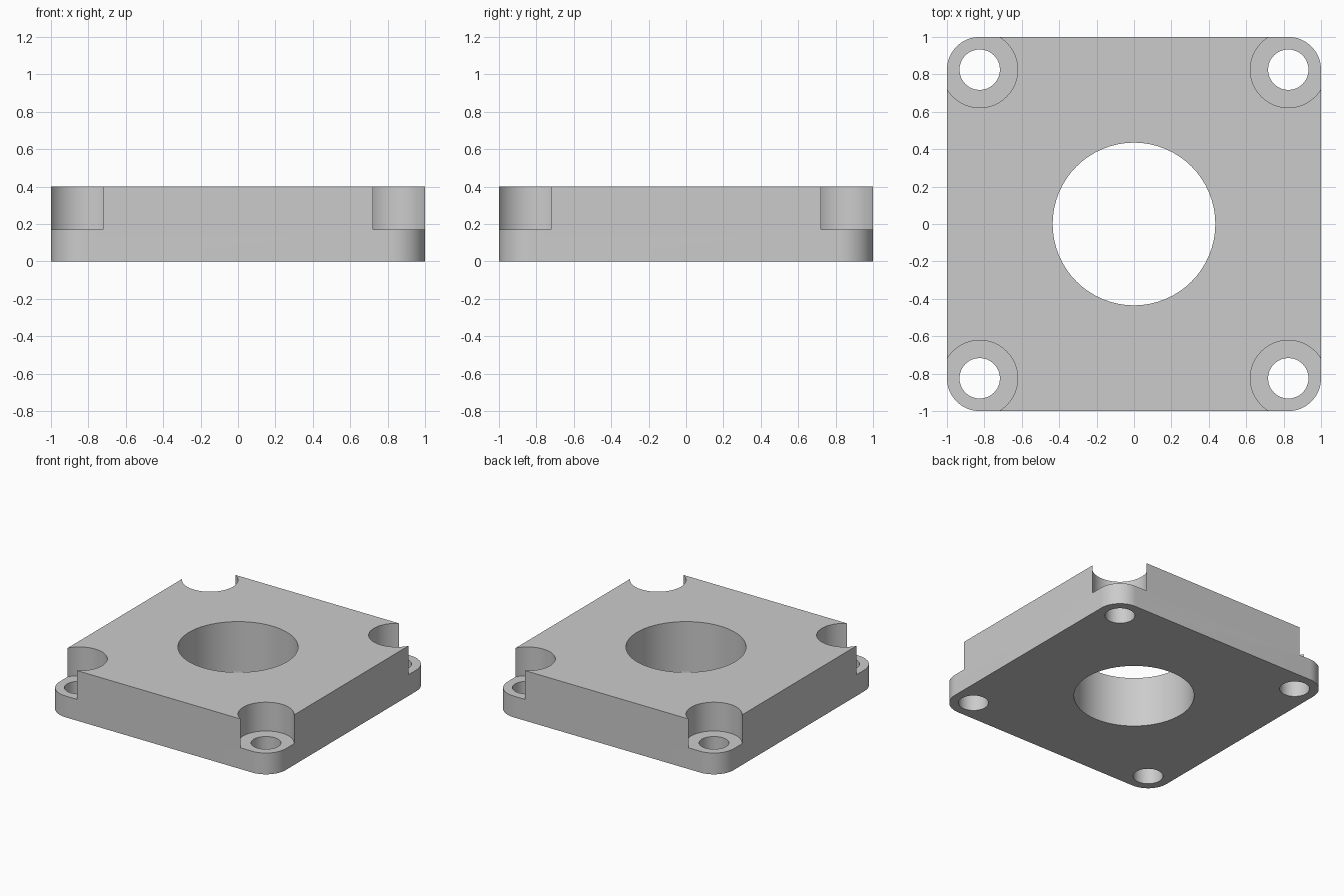
import bpy, bmesh
from math import cos, sin, pi

if "Cube" in bpy.data.objects:
    bpy.data.objects.remove(bpy.data.objects["Cube"])

HEIGHT = 0.40      # plate thickness
BOLT = 0.825       # bolt hole offset from the centre
CORNER_R = 0.175   # plate corner radius, concentric with the bolt holes
SEAT_Z = 0.17      # floor of the corner counterbores
SEG = 64


def arc(cx, cy, r, a0, a1, n):
    return [(cx + r * cos(a0 + (a1 - a0) * i / n), cy + r * sin(a0 + (a1 - a0) * i / n))
            for i in range(n + 1)]


def prism(name, outline, z0, z1):
    """Extrude a closed outline from z0 to z1."""
    bm = bmesh.new()
    face = bm.faces.new([bm.verts.new((x, y, z0)) for x, y in outline])
    top = bmesh.ops.extrude_face_region(bm, geom=[face])["geom"]
    bmesh.ops.translate(bm, vec=(0, 0, z1 - z0),
                        verts=[v for v in top if isinstance(v, bmesh.types.BMVert)])
    bmesh.ops.recalc_face_normals(bm, faces=bm.faces)
    mesh = bpy.data.meshes.new(name)
    bm.to_mesh(mesh)
    bm.free()
    ob = bpy.data.objects.new(name, mesh)
    bpy.context.collection.objects.link(ob)
    return ob


def cut(target, x, y, r, z0, z1):
    """Subtract a vertical cylinder from the target."""
    cutter = prism("cutter", arc(x, y, r, 0, 2 * pi, SEG)[:-1], z0, z1)
    cutter.hide_render = True
    mod = target.modifiers.new("cut", "BOOLEAN")
    mod.operation, mod.solver, mod.object = "DIFFERENCE", "EXACT", cutter
    bpy.context.view_layer.objects.active = target
    bpy.ops.object.modifier_apply(modifier=mod.name)
    bpy.data.objects.remove(cutter)


# Plate with rounded corners
outline = []
for i, (sx, sy) in enumerate([(1, 1), (-1, 1), (-1, -1), (1, -1)]):
    outline += arc(sx * BOLT, sy * BOLT, CORNER_R, i * pi / 2, (i + 1) * pi / 2, 16)
plate = prism("flange_plate", outline, 0, HEIGHT)

# Central bore
cut(plate, 0, 0, 0.435, -0.1, HEIGHT + 0.1)

# Counterbored bolt holes, open at the corners
for sx in (-1, 1):
    for sy in (-1, 1):
        cut(plate, sx * BOLT, sy * BOLT, 0.203, SEAT_Z, HEIGHT + 0.1)
        cut(plate, sx * BOLT, sy * BOLT, 0.108, -0.1, HEIGHT)

# Smooth round walls, crisp edges
bpy.ops.object.select_all(action="DESELECT")
plate.select_set(True)
bpy.context.view_layer.objects.active = plate
bpy.ops.object.shade_smooth_by_angle(angle=pi / 6)
